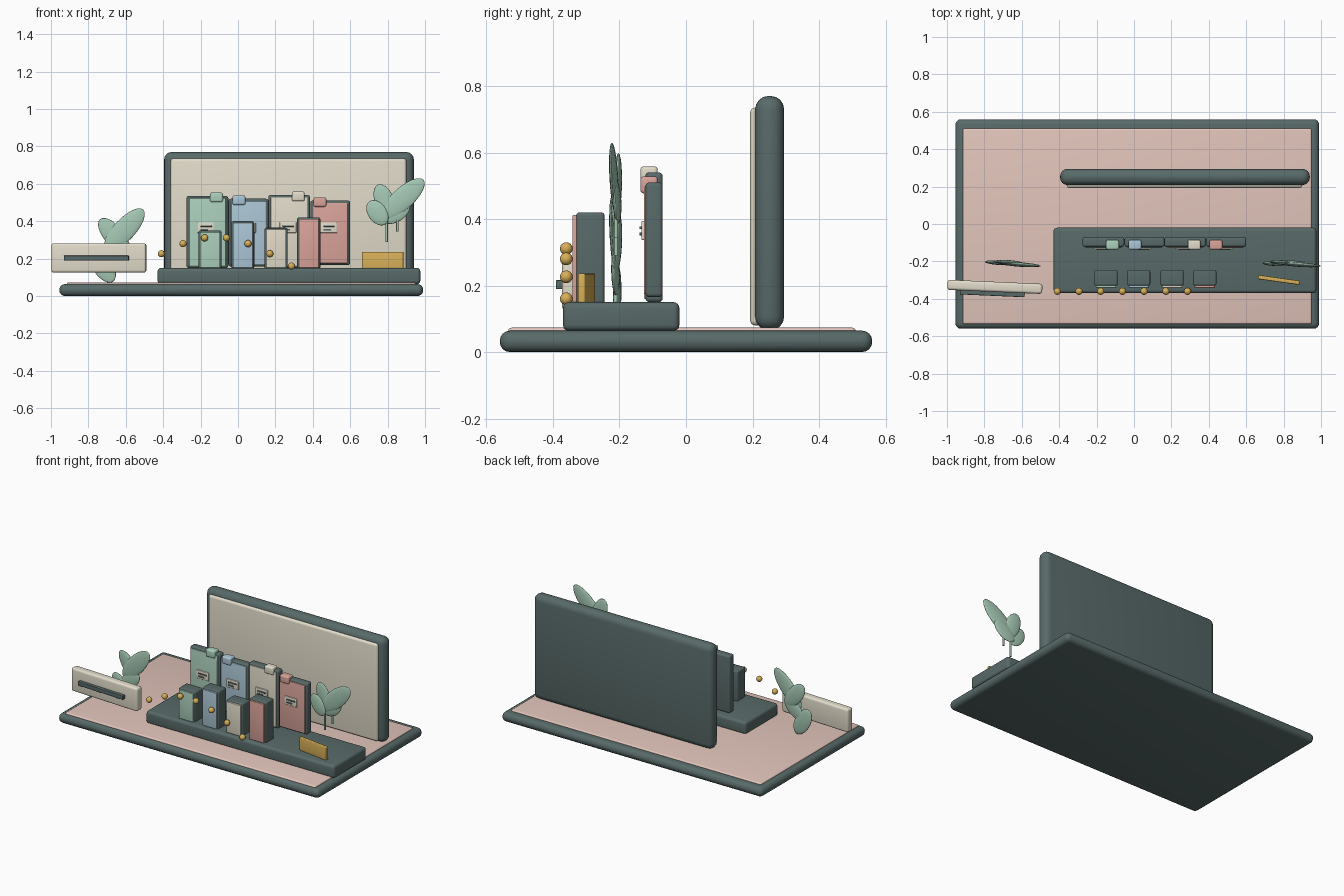
import bpy
from math import radians, pi

if "Cube" in bpy.data.objects:
    bpy.data.objects.remove(bpy.data.objects["Cube"])

def material(name, r, g, b):
    m = bpy.data.materials.new(name)
    m.diffuse_color = [((c / 255 + 0.055) / 1.055) ** 2.4 for c in (r, g, b)] + [1]
    m.use_nodes = True
    m.node_tree.nodes["Principled BSDF"].inputs["Base Color"].default_value = m.diffuse_color
    return m

DARK = material("slate", 88, 106, 105)
BLUSH = material("blush", 226, 197, 187)
CREAM = material("cream", 226, 220, 202)
MINT = material("mint", 172, 208, 188)
BLUE = material("blue", 172, 199, 214)
ROSE = material("rose", 218, 164, 155)
GOLD = material("gold", 217, 176, 88)
LEAF = material("leaf", 165, 200, 180)

def finish(ob, name, mat):
    ob.name = name
    ob.data.materials.append(mat)
    bpy.ops.object.shade_smooth_by_angle(angle=radians(40))
    return ob

def box(name, x, y, z, mat, bevel=0.006, rot=0):
    """Rounded box from (min, max) ranges, turned about z by rot degrees."""
    mid = [(a + b) / 2 for a, b in (x, y, z)]
    bpy.ops.mesh.primitive_cube_add(size=1, location=mid)
    ob = bpy.context.object
    ob.scale = [b - a for a, b in (x, y, z)]
    bpy.ops.object.transform_apply(location=False, rotation=False, scale=True)
    ob.rotation_euler.z = radians(rot)
    mod = ob.modifiers.new("round", 'BEVEL')
    mod.width = bevel
    mod.segments = 4
    bpy.ops.object.modifier_apply(modifier=mod.name)
    return finish(ob, name, mat)

def leaf(name, x, z, length, width, angle, y=-0.21):
    """Flat ellipsoid, angle measured from +x in the front view."""
    bpy.ops.mesh.primitive_uv_sphere_add(segments=24, ring_count=12, radius=1, location=(x, y, z))
    ob = bpy.context.object
    ob.scale = (length, 0.012, width)
    ob.rotation_euler = (0, -radians(angle), radians(-4))
    return finish(ob, name, LEAF)

def stem(name, x, z0, z1, y=-0.21):
    bpy.ops.mesh.primitive_cylinder_add(vertices=12, radius=0.006, depth=z1 - z0,
                                        location=(x, y, (z0 + z1) / 2))
    finish(bpy.context.object, name, LEAF)

# base and back board
box("base", (-0.955, 0.99), (-0.56, 0.56), (0, 0.064), DARK, 0.03)
box("base_mat", (-0.915, 0.95), (-0.535, 0.51), (0.05, 0.073), BLUSH, 0.01)
box("back_board", (-0.395, 0.94), (0.208, 0.295), (0.066, 0.77), DARK, 0.04)
box("back_board_face", (-0.36, 0.9), (0.193, 0.23), (0.08, 0.735), CREAM, 0.015)

# tray
box("tray", (-0.43, 0.975), (-0.37, -0.02), (0.064, 0.15), DARK, 0.018)

# folders: x range, top, bottom, colour, tab x, label x
folders = [
    (-0.275, -0.052, 0.535, 0.15, MINT, -0.115, -0.172),
    (-0.05, 0.163, 0.52, 0.158, BLUE, 0.005, 0.05),
    (0.162, 0.385, 0.54, 0.15, CREAM, 0.322, 0.267),
    (0.387, 0.6, 0.51, 0.165, ROSE, 0.438, 0.485),
]
for i, (x0, x1, top, low, mat, tx, lx) in enumerate(folders, 1):
    box(f"folder_{i}", (x0, x1), (-0.122, -0.07), (low, top), DARK, 0.012)
    box(f"folder_face_{i}", (x0 + 0.013, x1 - 0.013), (-0.127, -0.1), (low + 0.01, top - 0.012), mat, 0.004)
    box(f"folder_tab_{i}", (tx - 0.034, tx + 0.034), (-0.137, -0.085), (top - 0.033, top + 0.018), mat, 0.01)
    box(f"folder_label_{i}", (lx - 0.045, lx + 0.045), (-0.134, -0.12), (0.337, 0.394), CREAM, 0.004)
    for k, (w, z) in enumerate(((0.03, 0.374), (0.02, 0.355))):
        box(f"label_line_{i}_{k}", (lx - 0.028, lx - 0.028 + 2 * w), (-0.14, -0.13),
            (z - 0.004, z + 0.004), DARK, 0.001)

# small front boxes: x range, top, colour
for i, (x0, x1, top, mat) in enumerate([
        (-0.212, -0.088, 0.35, MINT), (-0.036, 0.087, 0.40, BLUE),
        (0.142, 0.265, 0.365, CREAM), (0.316, 0.44, 0.42, ROSE)], 1):
    box(f"front_box_{i}", (x0, x1), (-0.33, -0.245), (0.145, top), DARK, 0.01)
    box(f"front_box_face_{i}", (x0 + 0.008, x1 - 0.008), (-0.342, -0.32), (0.15, top - 0.008), mat, 0.004)

# gold block on the tray
box("gold_block", (0.662, 0.886), (-0.31, -0.288), (0.148, 0.236), GOLD, 0.005, rot=-8)

# sign with slot
box("sign", (-0.998, -0.49), (-0.363, -0.309), (0.125, 0.282), CREAM, 0.014, rot=-2.5)
box("sign_slot", (-0.931, -0.584), (-0.384, -0.355), (0.189, 0.216), DARK, 0.003, rot=-2.5)

# arc of gold beads
for i, z in enumerate((0.226, 0.28, 0.311, 0.311, 0.28, 0.226, 0.16)):
    bpy.ops.mesh.primitive_uv_sphere_add(segments=20, ring_count=12, radius=0.019,
                                         location=(-0.41 + 0.116 * i, -0.36, z))
    finish(bpy.context.object, f"bead_{i + 1}", GOLD)

# right plant
leaf("right_leaf_large", 0.882, 0.522, 0.148, 0.058, 42, -0.217)
leaf("right_leaf_upper", 0.785, 0.505, 0.098, 0.052, 112, -0.205)
leaf("right_leaf_left", 0.745, 0.445, 0.075, 0.05, 125, -0.212)
leaf("right_leaf_low", 0.845, 0.45, 0.085, 0.052, 35, -0.207)
stem("right_stem_1", 0.795, 0.29, 0.46)
stem("right_stem_2", 0.852, 0.345, 0.46)

# left plant
leaf("left_leaf_large", -0.607, 0.354, 0.148, 0.058, 47, -0.217)
leaf("left_leaf_upper", -0.67, 0.33, 0.105, 0.052, 130, -0.205)
leaf("left_leaf_low", -0.725, 0.165, 0.105, 0.055, 122, -0.207)
leaf("left_leaf_mid", -0.655, 0.235, 0.09, 0.05, 40, -0.212)
stem("left_stem", -0.68, 0.073, 0.3)
